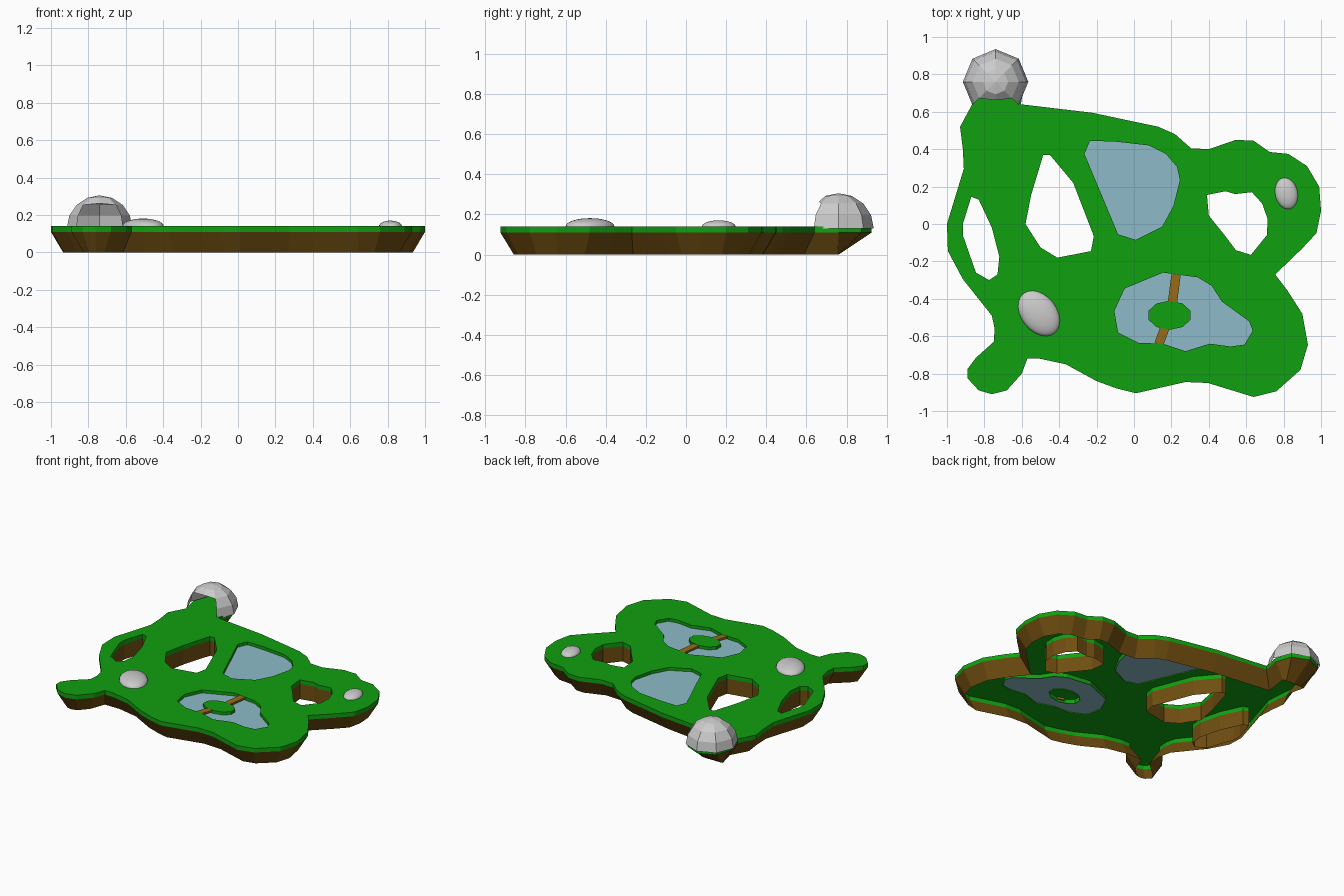
import bpy, bmesh, math
from mathutils import Vector, Matrix

if "Cube" in bpy.data.objects:
    bpy.data.objects.remove(bpy.data.objects["Cube"])

TOP, RIM, WATER = 0.14, 0.11, 0.118


def material(name, rgb):
    m = bpy.data.materials.new(name)
    m.diffuse_color = (*rgb, 1)
    m.use_nodes = True
    m.node_tree.nodes["Principled BSDF"].inputs["Base Color"].default_value = m.diffuse_color
    return m


GRASS = material("grass", (0.005, 0.35, 0.005))
EARTH = material("earth", (0.16, 0.075, 0.005))
BLUE = material("water", (0.27, 0.50, 0.58))
WOOD = material("wood", (0.30, 0.15, 0.01))


def pts(*v):
    """Points as a counter-clockwise loop."""
    p = [Vector(v[i:i + 2]) for i in range(0, len(v), 2)]
    area = sum(a.x * b.y - b.x * a.y for a, b in zip(p, p[1:] + p[:1]))
    return p if area > 0 else p[::-1]


def inset(loop, d):
    """Mitred inward offset of a counter-clockwise loop."""
    out = []
    for i, p in enumerate(loop):
        a = (p - loop[i - 1]).normalized()
        b = (loop[(i + 1) % len(loop)] - p).normalized()
        na, nb = Vector((-a.y, a.x)), Vector((-b.y, b.x))
        n = (na + nb).normalized()
        out.append(p + n * d / max(n.dot(na), 0.75))
    return out


def wall(bm, top, bottom, z1, z0, inward=False):
    t = [bm.verts.new((p.x, p.y, z1)) for p in top]
    b = [bm.verts.new((p.x, p.y, z0)) for p in bottom]
    for i in range(len(t)):
        j = (i + 1) % len(t)
        f = [t[i], b[i], b[j], t[j]]
        bm.faces.new(f[::-1] if inward else f)


def sheet(bm, loops, z):
    """Flat face bounded by the first loop, with the others as holes."""
    edges = []
    for loop in loops:
        v = [bm.verts.new((p.x, p.y, z)) for p in loop]
        edges += [bm.edges.new((v[i - 1], v[i])) for i in range(len(v))]
    res = bmesh.ops.triangle_fill(bm, use_beauty=True, use_dissolve=False,
                                  edges=edges, normal=(0, 0, 1))
    for f in res["geom"]:
        if isinstance(f, bmesh.types.BMFace):
            f.normal_update()
            if f.normal.z < 0:
                f.normal_flip()


def finish(bm, name, mat=None, smooth=False):
    bmesh.ops.remove_doubles(bm, verts=bm.verts, dist=1e-5)
    me = bpy.data.meshes.new(name)
    for f in bm.faces:
        f.smooth = smooth
    bm.to_mesh(me)
    bm.free()
    ob = bpy.data.objects.new(name, me)
    bpy.context.collection.objects.link(ob)
    if mat:
        me.materials.append(mat)
    return ob


# Plan outlines: coast, three through-holes, two ponds, islet
coast = pts(-.865, .64, -.895, .76, -.855, .875, -.74, .925, -.625, .875, -.585, .76, -.605, .64,
            -.225, .595, .13, .52, .22, .48, .305, .405, .40, .40, .545, .45, .64, .445,
            .725, .385, .825, .375, .925, .31, .99, .20, 1, .07, .975, -.05, .90, -.13,
            .755, -.27, .82, -.355, .90, -.48, .93, -.645, .89, -.78, .76, -.895, .64, -.925,
            .395, -.85, .275, -.845, .01, -.905, -.09, -.88, -.20, -.84, -.365, -.75,
            -.505, -.72, -.57, -.72, -.60, -.80, -.68, -.89, -.76, -.91, -.83, -.89,
            -.89, -.825, -.89, -.775, -.845, -.715, -.75, -.63, -.745, -.56, -.76, -.49,
            -.915, -.295, -.995, -.145, -1, 0, -.91, .295, -.915, .40, -.93, .52)
holes = [
    pts(-.87, .145, -.83, .13, -.76, -.02, -.72, -.175, -.73, -.27, -.775, -.30,
        -.845, -.26, -.915, -.06, -.915, 0),
    pts(-.485, .37, -.45, .37, -.325, .22, -.215, -.065, -.23, -.145, -.41, -.18,
        -.50, -.125, -.58, 0, -.55, .155),
    pts(.39, .155, .49, .175, .54, .16, .63, .17, .685, .11, .715, .025, .71, -.06,
        .625, -.165, .545, -.14, .485, -.06, .40, .045)]
ponds = [
    pts(-.235, .445, -.095, .44, .08, .42, .17, .375, .23, .305, .245, .235, .21, .095,
        .15, -.015, .01, -.085, -.085, -.055, -.265, .375),
    pts(.155, -.26, .34, -.285, .415, -.33, .47, -.415, .615, -.52, .635, -.57, .59, -.645,
        .515, -.655, .405, -.64, .275, -.68, .155, -.64, .025, -.635, -.085, -.58,
        -.105, -.465, -.05, -.345)]
islet = [Vector((.19 + .118 * math.cos(a), -.488 + .078 * math.sin(a)))
         for a in (math.pi * (k + .5) / 5 for k in range(10))]

# Grass: open-bottomed sheet with a thin green rim on every edge
bm = bmesh.new()
sheet(bm, [coast] + holes + ponds, TOP)
top_inset = inset(coast, 0.003)
wall(bm, coast, coast, TOP, RIM)
for loop in holes + ponds:
    wall(bm, loop, loop, TOP, RIM, True)
finish(bm, "grass_top", GRASS)

# Islet in the lower pond
bm = bmesh.new()
sheet(bm, [islet], TOP)
wall(bm, islet, islet, TOP, RIM)
finish(bm, "pond_islet", GRASS)

# Earth walls: coast tapers inward, more so under the cave; holes go straight down
foot = [Vector((p.x, min(p.y, .76))) for p in inset(coast, .065)]
bm = bmesh.new()
wall(bm, coast, foot, RIM, 0)
for loop in holes:
    wall(bm, loop, loop, RIM, 0, True)
finish(bm, "earth_walls", EARTH)

# Water
for name, loops in (("upper_pond_water", [ponds[0]]), ("lower_pond_water", [ponds[1], islet])):
    bm = bmesh.new()
    sheet(bm, loops, WATER)
    finish(bm, name, BLUE)

# Plank bridges
for k, (a, b) in enumerate((((.225, -.27), (.205, -.425)), ((.167, -.55), (.133, -.642)))):
    a, b = Vector(a), Vector(b)
    d, c = b - a, (a + b) / 2
    bm = bmesh.new()
    bmesh.ops.create_cube(bm, size=1, matrix=Matrix.Translation((c.x, c.y, .132))
                          @ Matrix.Rotation(math.atan2(d.y, d.x), 4, 'Z')
                          @ Matrix.Diagonal((d.length, .05, .014, 1)))
    finish(bm, f"bridge_{k + 1}", WOOD)

# Smooth low boulders
for k, (x, y, a, b, h, deg) in enumerate(((-.508, -.478, .135, .095, .041, -52),
                                          (.815, .163, .085, .06, .03, 102))):
    bm = bmesh.new()
    bmesh.ops.create_uvsphere(bm, u_segments=24, v_segments=16, radius=1)
    bmesh.ops.delete(bm, geom=[v for v in bm.verts if v.co.z < -.01], context='VERTS')
    bm.transform(Matrix.Translation((x, y, TOP)) @ Matrix.Rotation(math.radians(deg), 4, 'Z')
                 @ Matrix.Diagonal((a, b, h, 1)))
    finish(bm, f"boulder_{k + 1}", None, True)

# Faceted cave dome, hollow, with an arched mouth at the front
bm = bmesh.new()
bmesh.ops.create_uvsphere(bm, u_segments=8, v_segments=8, radius=1)
drop = [v for v in bm.verts if v.co.z < -.01
        or (v.co.y < -.95 and abs(v.co.z) < .01)
        or (abs(v.co.x) < .01 and v.co.y < -.9 and v.co.z < .5)]
bmesh.ops.delete(bm, geom=drop, context='VERTS')
bm.transform(Matrix.Translation((-.74, .76, .13)) @ Matrix.Diagonal((.175, .175, .175, 1)))
for ring in (True,):
    for v in bm.verts:
        if v.co.y < .68 and .24 < v.co.z < .26:
            front = abs(v.co.x + .74) < .01
            v.co.y = .662 if front else v.co.y
            v.co.z = .262 if front else v.co.z
finish(bm, "cave_dome")
